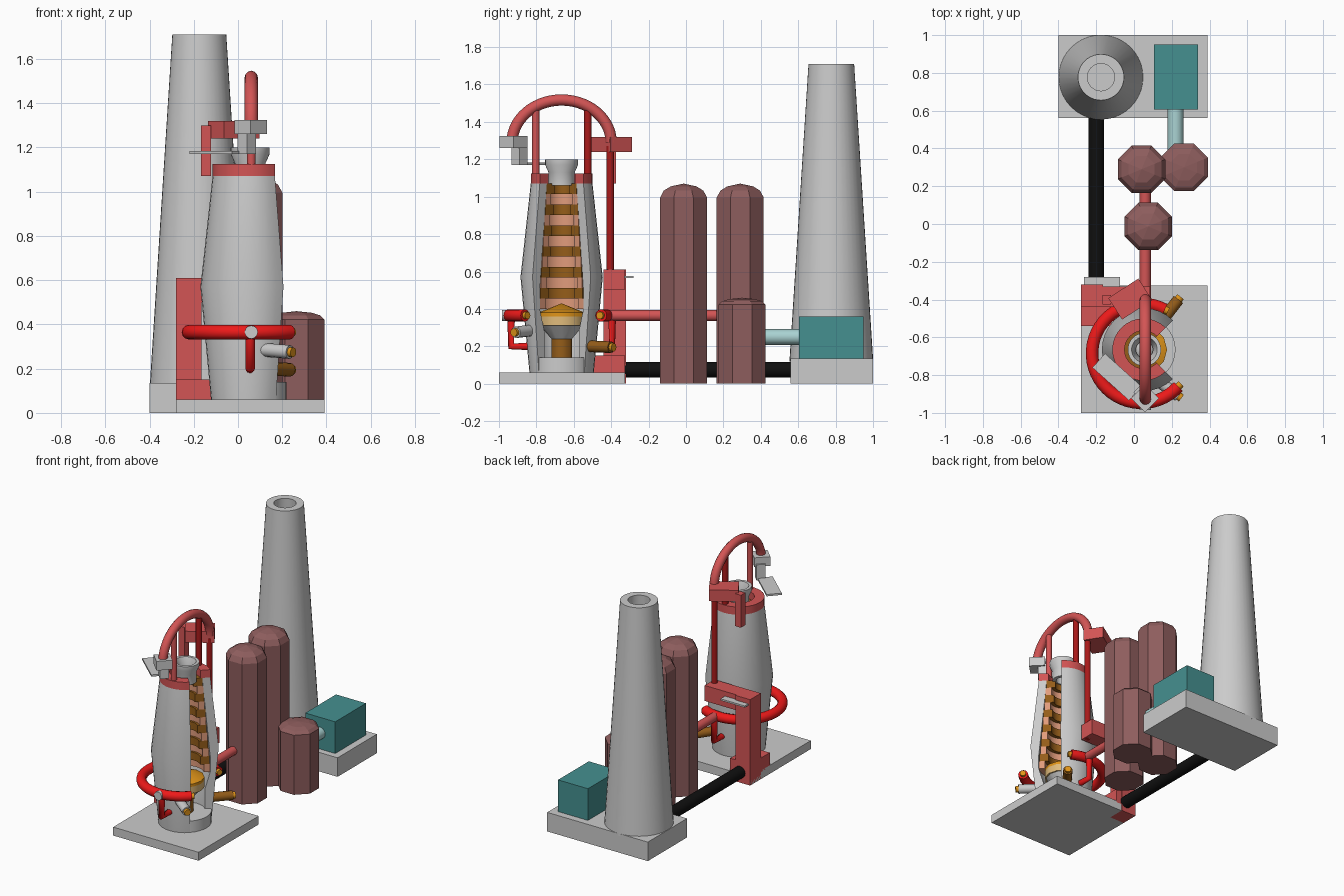
import bpy, bmesh
from math import pi, sin, cos, radians, atan2, hypot
from mathutils import Vector, Matrix

if "Cube" in bpy.data.objects:
    bpy.data.objects.remove(bpy.data.objects["Cube"])


def mat(name, r, g, b):
    m = bpy.data.materials.new(name)
    m.diffuse_color = (r, g, b, 1)
    m.use_nodes = True
    m.node_tree.nodes["Principled BSDF"].inputs["Base Color"].default_value = m.diffuse_color
    return m


RED = mat("pipe_red", 0.85, 0.01, 0.01)
CAST = mat("soft_red", 0.65, 0.09, 0.09)
DARKRED = mat("dark_red", 0.4, 0.01, 0.01)
STOVE = mat("stove_brown", 0.27, 0.11, 0.11)
TEAL = mat("teal", 0.06, 0.28, 0.28)
PALE = mat("pale_teal", 0.4, 0.65, 0.65)
BLACK = mat("black", 0.005, 0.005, 0.005)
BROWN = mat("brick_brown", 0.3, 0.11, 0.01)
PINK = mat("brick_pink", 0.75, 0.33, 0.2)
GOLD = mat("gold", 0.75, 0.5, 0.2)
ORANGE = mat("orange", 0.75, 0.3, 0.01)


def finish(name, bm, m=None, smooth=True):
    bmesh.ops.remove_doubles(bm, verts=bm.verts, dist=1e-5)
    bmesh.ops.recalc_face_normals(bm, faces=bm.faces)
    me = bpy.data.meshes.new(name)
    bm.to_mesh(me)
    bm.free()
    o = bpy.data.objects.new(name, me)
    bpy.context.collection.objects.link(o)
    if m:
        me.materials.append(m)
    if smooth:
        bpy.context.view_layer.objects.active = o
        o.select_set(True)
        bpy.ops.object.shade_smooth_by_angle(angle=radians(30))
        o.select_set(False)
    return o


def box(name, x0, x1, y0, y1, z0, z1, m=None, rot=0):
    bm = bmesh.new()
    bmesh.ops.create_cube(bm, size=1)
    c = Vector(((x0 + x1) / 2, (y0 + y1) / 2, (z0 + z1) / 2))
    bm.transform(Matrix.Translation(c) @ Matrix.Rotation(radians(rot), 4, 'Z')
                 @ Matrix.Diagonal((x1 - x0, y1 - y0, z1 - z0, 1)))
    return finish(name, bm, m, False)


def lathe(name, prof, x, y, m=None, seg=32, a0=0, a1=360, smooth=True):
    """Revolve a closed (radius, z) outline; partial turns get end caps."""
    full = a1 - a0 >= 360
    bm = bmesh.new()
    rings = []
    for i in range(seg if full else seg + 1):
        a = radians(a0 + (a1 - a0) * i / seg)
        rings.append([bm.verts.new((x + r * cos(a), y + r * sin(a), z)) for r, z in prof])
    n = len(prof)
    for i in range(seg):
        p, q = rings[i], rings[(i + 1) % len(rings)]
        for j in range(n):
            k = (j + 1) % n
            if prof[j][0] > 0 or prof[k][0] > 0:
                bm.faces.new((p[j], p[k], q[k], q[j]))
    if not full:
        bm.faces.new(rings[0])
        bm.faces.new(rings[-1])
    return finish(name, bm, m, smooth)


def pipe(name, pts, r, m=None):
    cu = bpy.data.curves.new(name, 'CURVE')
    cu.dimensions = '3D'
    cu.bevel_depth = r
    cu.bevel_resolution = 4
    cu.use_fill_caps = True
    s = cu.splines.new('POLY')
    s.points.add(len(pts) - 1)
    for p, co in zip(s.points, pts):
        p.co = (*co, 1)
    s.use_smooth = True
    o = bpy.data.objects.new(name, cu)
    bpy.context.collection.objects.link(o)
    if m:
        cu.materials.append(m)
    return o


# foundations
box("furnace_slab", -0.28, 0.39, -1, -0.325, 0, 0.06)
box("chimney_slab", -0.4, 0.39, 0.56, 1, 0, 0.135)

# chimney
lathe("chimney", [(0.224, 0.12), (0.122, 1.71), (0.072, 1.71), (0.1, 1.2), (0, 1.2), (0, 0.12)], -0.175, 0.777, seg=40)

# gas house, its pipe and the flue
box("gas_house", 0.105, 0.34, 0.605, 0.95, 0.135, 0.36, TEAL)
pipe("gas_pipe", [(0.22, 0.36, 0.25), (0.22, 0.62, 0.25)], 0.042, PALE)
pipe("black_flue", [(-0.2, -0.34, 0.075), (-0.2, 0.62, 0.075)], 0.042, BLACK)

# octagonal stoves with domed tops
for name, x, y, h, s in (("front_stove", 0.075, -0.013, 1.07, 1.0),
                         ("rear_stove", 0.04, 0.29, 1.07, 1.0),
                         ("short_stove", 0.265, 0.3, 0.46, 0.5)):
    prof = [(0, 0), (0.136, 0), (0.136, h - 0.075 * s), (0.115, h - 0.038 * s), (0.075, h - 0.015 * s), (0, h)]
    lathe(name, prof, x, y, STOVE, 8, 22.5, 382.5, smooth=False)

# furnace shell with a quarter cut away on the +x side
CX, CY = 0.05, -0.665
CUT = dict(seg=24, a0=45, a1=315)
lathe("hearth_floor", [(0, 0.06), (0.17, 0.06), (0.17, 0.14), (0, 0.14)], CX, CY)
lathe("furnace_shell", [(0.172, 0.06), (0.22, 0.57), (0.165, 1.07), (0.112, 1.07), (0.165, 0.5),
                        (0.165, 0.4), (0.13, 0.28), (0.13, 0.06)], CX, CY, **CUT)
lathe("top_ring", [(0.165, 1.07), (0.165, 1.125), (0.1, 1.125), (0.1, 1.07)], CX, CY, CAST, **CUT)

# stepped brick lining, alternating thick brown and thinner pink courses
N, H = 12, 0.67 / 12
for i in range(N):
    z = 0.4 + i * H
    r = 0.166 - 0.054 * (i + 0.5) / N
    t = 0.06 if i % 2 else 0.04
    lathe(f"brick_course_{i + 1}", [(r - t, z), (r, z), (r, z + H), (r - t, z + H)],
          CX, CY, BROWN if i % 2 else PINK, **CUT)

# molten charge in the hearth
lathe("charge_mound", [(0, 0.36), (0.125, 0.36), (0.125, 0.38), (0, 0.43)], CX, CY, ORANGE, 12)
lathe("charge_layer", [(0, 0.31), (0.125, 0.31), (0.125, 0.36), (0, 0.36)], CX, CY, GOLD, 12)
lathe("hearth_funnel", [(0, 0.24), (0.055, 0.24), (0.115, 0.31), (0, 0.31)], CX, CY, None, 12)
lathe("iron_column", [(0, 0.14), (0.055, 0.14), (0.055, 0.26), (0, 0.26)], CX, CY, BROWN, 12)

# charging hopper
lathe("hopper", [(0.07, 1.06), (0.07, 1.13), (0.088, 1.17), (0.088, 1.2), (0.068, 1.2), (0.045, 1.14), (0.045, 1.06)],
      CX + 0.005, CY)
lathe("hopper_bell", [(0, 1.12), (0.05, 1.12), (0.0, 1.17)], CX + 0.005, CY, None, 24)

# bustle pipe around the furnace with glowing ends
arc = [(0.04 + 0.262 * cos(a), -0.685 + 0.262 * sin(a), 0.365)
       for a in (radians(62 + (318 - 62) * i / 36) for i in range(37))]
pipe("bustle_pipe", arc, 0.033, RED)
for i, (e, f) in enumerate(((arc[0], arc[1]), (arc[-1], arc[-2]))):
    e, f = Vector(e), Vector(f)
    pipe(f"bustle_core_{i + 1}", [f, e + (e - f) * 0.6], 0.02, ORANGE)

# blast inlets dropping from the bustle pipe
for i, s in enumerate((-1, 1)):
    y = -0.665 + s * 0.27
    pipe(f"blast_inlet_{i + 1}", [(0.055, y, 0.365), (0.055, y, 0.2), (0.055, y - s * 0.11, 0.2)], 0.021, RED)
pipe("peephole", [(0.06, -0.94, 0.365), (0.06, -0.985, 0.365)], 0.03)
pipe("hot_blast_main", [(0.06, -0.42, 0.365), (0.06, 0.25, 0.365)], 0.03, CAST)

# slag and iron tapping nozzles
for name, p, q, m in (("slag_notch", (0.12, -0.825, 0.285), (0.235, -0.91, 0.275), None),
                      ("iron_notch", (0.15, -0.51, 0.2), (0.235, -0.4, 0.195), BROWN)):
    p, q = Vector(p), Vector(q)
    pipe(name, [p, q], 0.031, m)
    pipe(name + "_core", [p, q + (q - p) * 0.13], 0.022, ORANGE)

# top gas arch with two uprights and a downcomer
pipe("gas_arch", [(0.06, -0.665 - 0.265 * cos(pi * i / 28), 1.29 + 0.227 * sin(pi * i / 28)) for i in range(29)],
     0.03, CAST)
for i, y in enumerate((-0.803, -0.525)):
    pipe(f"gas_uptake_{i + 1}", [(0.06, y, 1.08), (0.06, y, 1.48)], 0.02, CAST if i == 0 else DARKRED)
pipe("downcomer", [(0.06, -0.405, 0.5), (0.06, -0.405, 1.27)], 0.02, DARKRED)
box("arch_box", -0.115, 0.075, -0.465, -0.33, 1.24, 1.32, CAST, 33)
box("arch_box_drop", -0.168, -0.122, -0.425, -0.375, 1.07, 1.3, CAST)

# grey outlet at the front end of the arch, with thin pointer plate
box("outlet_box", 0.005, 0.11, -0.975, -0.87, 1.26, 1.325, None, 45)
box("outlet_drop", 0.01, 0.07, -0.92, -0.86, 1.17, 1.28, None, 45)
box("outlet_plate", -0.22, 0.04, -0.86, -0.76, 1.17, 1.183, None, -42)

# dust catcher frame
box("dust_foot", -0.28, -0.12, -0.54, -0.325, 0.05, 0.15, CAST)
box("dust_column", -0.28, -0.165, -0.44, -0.32, 0.0, 0.61, CAST)
box("dust_beam", -0.165, 0.085, -0.44, -0.33, 0.5, 0.61, CAST)
box("dust_plate", -0.265, -0.075, -0.345, -0.28, 0.565, 0.577)
